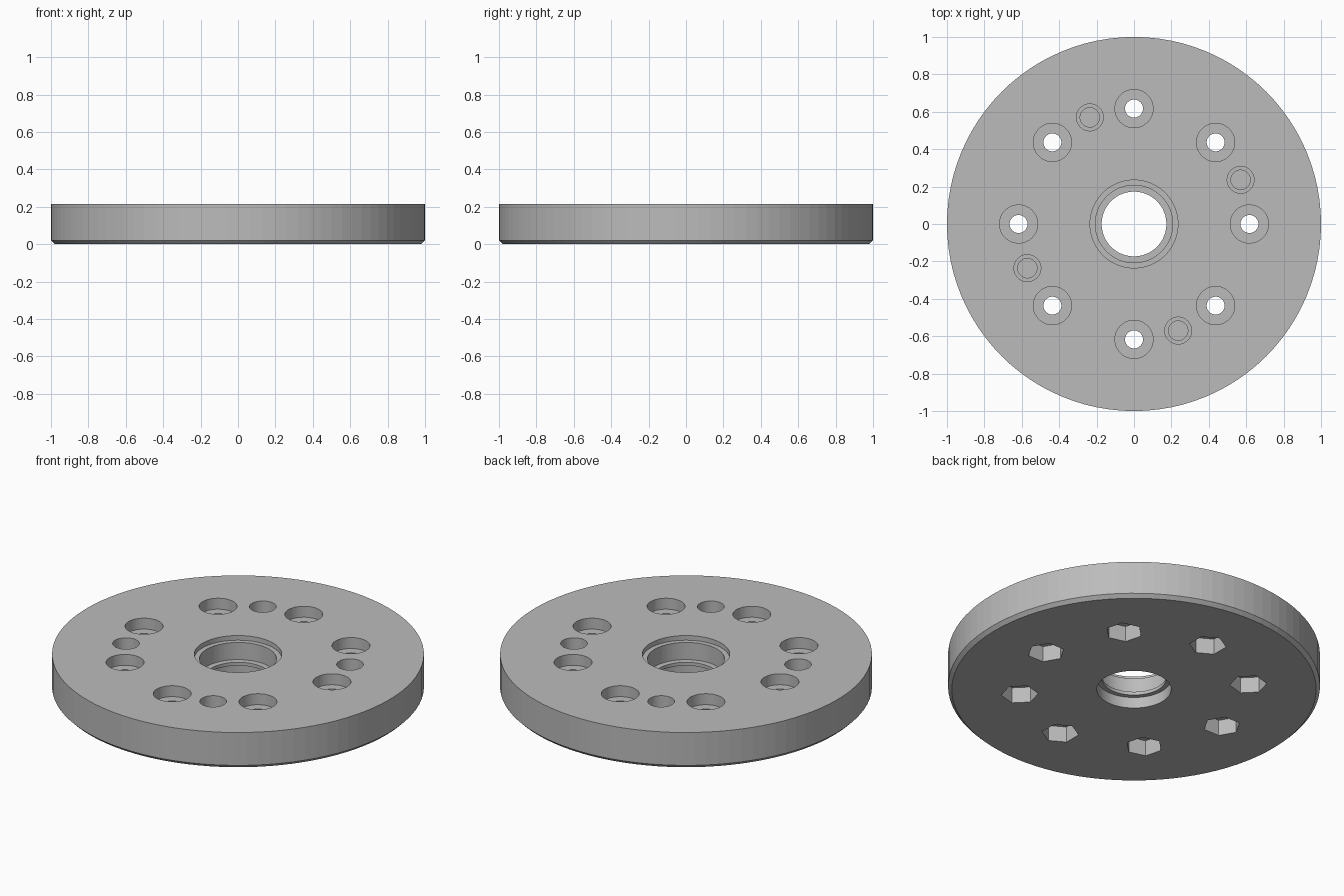
import bpy, bmesh
from math import cos, sin, pi, radians

cube = bpy.data.objects.get("Cube")
if cube:
    bpy.data.objects.remove(cube, do_unlink=True)

TOP = 0.215        # plate thickness
PITCH = 0.617      # radius of the bolt circle

grey = bpy.data.materials.new("plain grey")
grey.use_nodes = True
grey.diffuse_color = (0.5, 0.5, 0.5, 1)
grey.node_tree.nodes["Principled BSDF"].inputs["Base Color"].default_value = (0.5, 0.5, 0.5, 1)


def finish(bm, name):
    bmesh.ops.recalc_face_normals(bm, faces=bm.faces)
    mesh = bpy.data.meshes.new(name)
    bm.to_mesh(mesh)
    bm.free()
    mesh.materials.append(grey)
    obj = bpy.data.objects.new(name, mesh)
    bpy.context.collection.objects.link(obj)
    return obj


def lathe(name, profile, sides):
    """Spin a closed (radius, z) outline into a ring."""
    bm = bmesh.new()
    rings = [[bm.verts.new((r * cos(2 * pi * i / sides), r * sin(2 * pi * i / sides), z))
              for r, z in profile] for i in range(sides)]
    n = len(profile)
    for i in range(sides):
        a, b = rings[i], rings[(i + 1) % sides]
        for j in range(n):
            k = (j + 1) % n
            bm.faces.new((a[j], b[j], b[k], a[k]))
    return finish(bm, name)


def prisms(name, radius, z0, z1, sides, angles):
    """Upright prisms around the bolt circle, one corner pointing outward."""
    bm = bmesh.new()
    for deg in angles:
        a = radians(deg)
        cx, cy = PITCH * cos(a), PITCH * sin(a)
        low, high = [[bm.verts.new((cx + radius * cos(a + 2 * pi * i / sides),
                                    cy + radius * sin(a + 2 * pi * i / sides), z))
                      for i in range(sides)] for z in (z0, z1)]
        bm.faces.new(low[::-1])
        bm.faces.new(high)
        for i in range(sides):
            k = (i + 1) % sides
            bm.faces.new((low[i], low[k], high[k], high[i]))
    return finish(bm, name)


# Round plate with chamfered lower rim and stepped central bearing bore
plate = lathe("round_plate", [
    (0.98, 0), (1, 0.02), (1, TOP), (0.235, TOP), (0.235, 0.187), (0.207, 0.187),
    (0.207, 0.085), (0.173, 0.085), (0.173, 0.065), (0.2, 0.065), (0.2, 0)], 96)

# Bolt holes: head recess above, hexagonal nut pocket below; blind stepped holes between
bolts = range(0, 360, 45)
blind = [22.5 + 90 * i for i in range(4)]
cutters = [
    prisms("bolt_head_recess", 0.102, 0.15, 0.3, 48, bolts),
    prisms("nut_pocket", 0.1, -0.1, 0.093, 6, bolts),
    prisms("bolt_hole", 0.048, -0.1, 0.3, 32, bolts),
    prisms("blind_hole", 0.072, 0.12, 0.3, 40, blind),
    prisms("blind_hole_step", 0.052, 0.08, 0.3, 32, blind),
]
for cutter in cutters:
    mod = plate.modifiers.new(cutter.name, 'BOOLEAN')
    mod.operation = 'DIFFERENCE'
    mod.solver = 'EXACT'
    mod.object = cutter

# Bake the cuts and remove the helpers
bpy.context.view_layer.update()
cut = bpy.data.meshes.new_from_object(plate.evaluated_get(bpy.context.evaluated_depsgraph_get()))
plate.modifiers.clear()
plate.data = cut
for cutter in cutters:
    bpy.data.objects.remove(cutter, do_unlink=True)
